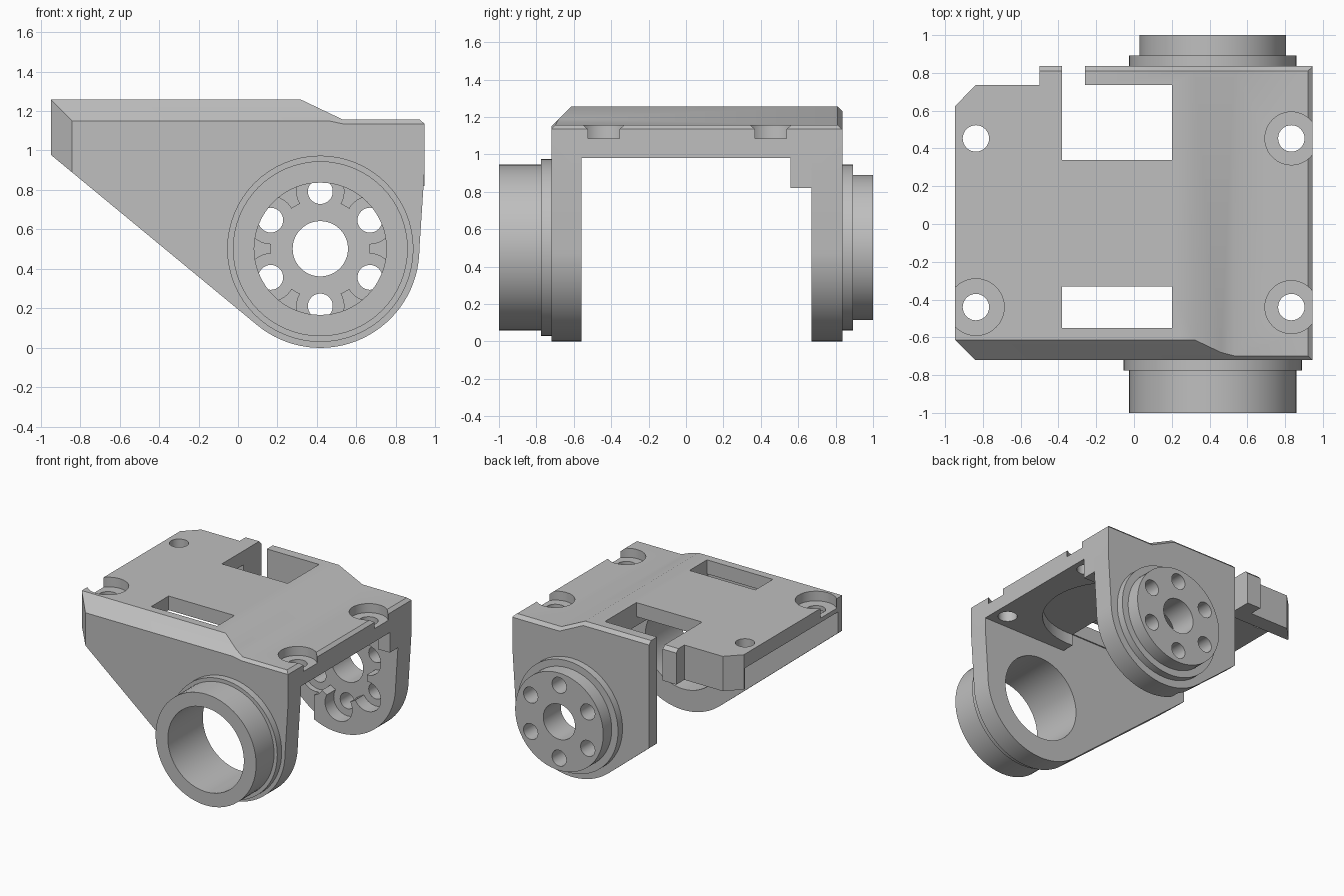
import bpy, bmesh, math
from mathutils import Vector

if "Cube" in bpy.data.objects:
    bpy.data.objects.remove(bpy.data.objects["Cube"], do_unlink=True)

grey = bpy.data.materials.new("plain grey")
grey.use_nodes = True
grey.diffuse_color = (0.52, 0.52, 0.52, 1)
grey.node_tree.nodes["Principled BSDF"].inputs["Base Color"].default_value = (0.52, 0.52, 0.52, 1)

PX, PZ, FOOT = 0.417, 0.502, 0.502     # pivot axis along y, foot radius


def loft(name, sections):
    """Closed solid through matching rings of points."""
    bm = bmesh.new()
    rings = [[bm.verts.new(p) for p in s] for s in sections]
    n = len(rings[0])
    for a, b in zip(rings, rings[1:]):
        for i in range(n):
            j = (i + 1) % n
            bm.faces.new((a[i], a[j], b[j], b[i]))
    bm.faces.new(rings[0][::-1])
    bm.faces.new(rings[-1])
    bmesh.ops.recalc_face_normals(bm, faces=bm.faces)
    me = bpy.data.meshes.new(name)
    bm.to_mesh(me)
    bm.free()
    me.materials.append(grey)
    ob = bpy.data.objects.new(name, me)
    bpy.context.collection.objects.link(ob)
    return ob


def prism(name, pts, axis, lo, hi):
    """Extrude a 2D outline along an axis; outline uses the other two axes."""
    def place(p, t):
        c = list(p)
        c.insert("xyz".index(axis), t)
        return Vector(c)
    return loft(name, [[place(p, t) for p in pts] for t in (lo, hi)])


def circle(cx, cy, r, n=64):
    return [(cx + r * math.cos(math.tau * i / n), cy + r * math.sin(math.tau * i / n))
            for i in range(n)]


def box(name, x0, x1, y0, y1, z0, z1):
    return prism(name, [(x0, y0), (x1, y0), (x1, y1), (x0, y1)], "z", z0, z1)


def rod(name, r, y0, y1, x=PX, z=PZ, n=64):
    return prism(name, circle(x, z, r, n), "y", y0, y1)


def cut(ob, cutters):
    """Subtract helper solids, then discard them."""
    for o in cutters:
        o.hide_render = True
        m = ob.modifiers.new("cut", "BOOLEAN")
        m.operation, m.object, m.solver = "DIFFERENCE", o, "EXACT"
        bpy.context.view_layer.update()
        dg = bpy.context.evaluated_depsgraph_get()
        me = bpy.data.meshes.new_from_object(ob.evaluated_get(dg))
        ob.modifiers.clear()
        ob.data = me
        bpy.data.objects.remove(o, do_unlink=True)


def smooth(ob):
    bpy.ops.object.select_all(action="DESELECT")
    ob.select_set(True)
    bpy.context.view_layer.objects.active = ob
    bpy.ops.object.shade_smooth_by_angle(angle=math.radians(30))


# Bracket: side outline with rounded foot, run through the full depth
foot = [(PX + FOOT * math.cos(math.radians(a)), PZ + FOOT * math.sin(math.radians(a)))
        for a in [230.3 + (360 - 230.3) * i / 32 for i in range(33)]]
outline = [(-0.947, 1.257), (-0.947, 0.977)] + foot + [
    (0.945, 0.9), (0.945, 1.135), (0.92, 1.157), (0.53, 1.157), (0.32, 1.257)]
bracket = prism("bracket", outline, "y", -0.72, 0.836)

cuts = [
    box("inside", -2, 2, -0.56, 0.67, -1, 0.98),
    box("thin_back_wall", -2, 0.2, -0.56, 0.735, -1, 0.98),
    box("back_wall_end", -2, -0.26, 0.6, 2, -1, 0.98),
    box("back_left_edge", -2, -0.5, 0.735, 2, 0, 2),
    box("slot", -0.38, -0.26, 0.34, 2, 0, 2),
    box("back_window", -0.3, 0.2, 0.34, 0.735, 0.9, 2),
    box("front_window", -0.38, 0.2, -0.55, -0.33, 0.9, 2),
    # hollow underside: thin plate on one half, round recess in the thick half
    box("plate_hollow", -2, 0.2, -0.56, 0.61, 0.9, 1.145),
    prism("round_recess", circle(0.25, 0.04, 0.5), "z", 0.9, 1.07),
    # chamfers
    loft("front_chamfer", [[(x, -0.82, h - 0.82), (x, -0.51, h - 0.51), (x, -0.82, h - 0.51)]
                           for x, h in ((-2, 1.87), (0.46, 1.87), (0.53, 1.855), (2, 1.855))]),
    prism("front_corner", [(-1.05, -0.51), (-0.74, -0.82), (-1.05, -0.82)], "z", 0, 2),
    prism("back_corner", [(-1.05, 0.52), (-0.74, 0.835), (-1.05, 0.835)], "z", 0, 2),
    loft("back_chamfer", [[(x, 0.79, z + 0.02), (x, 0.86, z - 0.05), (x, 0.86, z + 0.02)]
                          for x, z in ((-0.6, 1.257), (0.32, 1.257), (0.53, 1.157), (1.1, 1.157))]),
]

# Screw holes, three of them counterbored
for x, y, bore, floor in ((-0.837, 0.453, 0, 0), (-0.837, -0.44, 0.15, 1.18),
                          (0.833, 0.453, 0.14, 1.085), (0.833, -0.44, 0.14, 1.085)):
    cuts.append(prism("screw_hole", circle(x, y, 0.07, 32), "z", 0.5, 2))
    if bore:
        cuts.append(prism("counterbore", circle(x, y, bore, 48), "z", floor, 2))
cut(bracket, cuts)

# Small stop block under the plate, beside the back wall
stop_block = box("stop_block", 0.84, 0.945, 0.56, 0.67, 0.82, 0.98)

# Bearing bosses on the outer walls
front_collar = rod("front_collar", 0.472, -0.775, -0.72)
front_sleeve = rod("front_sleeve", 0.443, -1.0, -0.775)
back_collar = rod("back_collar", 0.443, 0.836, 0.893)
back_disc = rod("back_disc", 0.388, 0.893, 1.0)

# Large bore through the front
for ob in (bracket, front_collar, front_sleeve):
    cut(ob, [rod("front_bore", 0.335, -1.2, -0.4)])

# Centre hole and ring of six holes through the back, with a lobed pocket inside
ring = [(PX + 0.29 * math.cos(a), PZ + 0.29 * math.sin(a))
        for a in [math.radians(30 + 60 * i) for i in range(6)]]
cut(bracket, [rod("hub_pocket", 0.25, 0.6, 0.78)] +
    [rod("lobe_pocket", 0.12, 0.6, 0.78, x, z, 32) for x, z in ring])
for ob in (bracket, back_collar, back_disc):
    cut(ob, [rod("centre_hole", 0.14, 0.5, 1.2)] +
        [rod("ring_hole", 0.063, 0.5, 1.2, x, z, 32) for x, z in ring])

for ob in (bracket, stop_block, front_collar, front_sleeve, back_collar, back_disc):
    smooth(ob)
